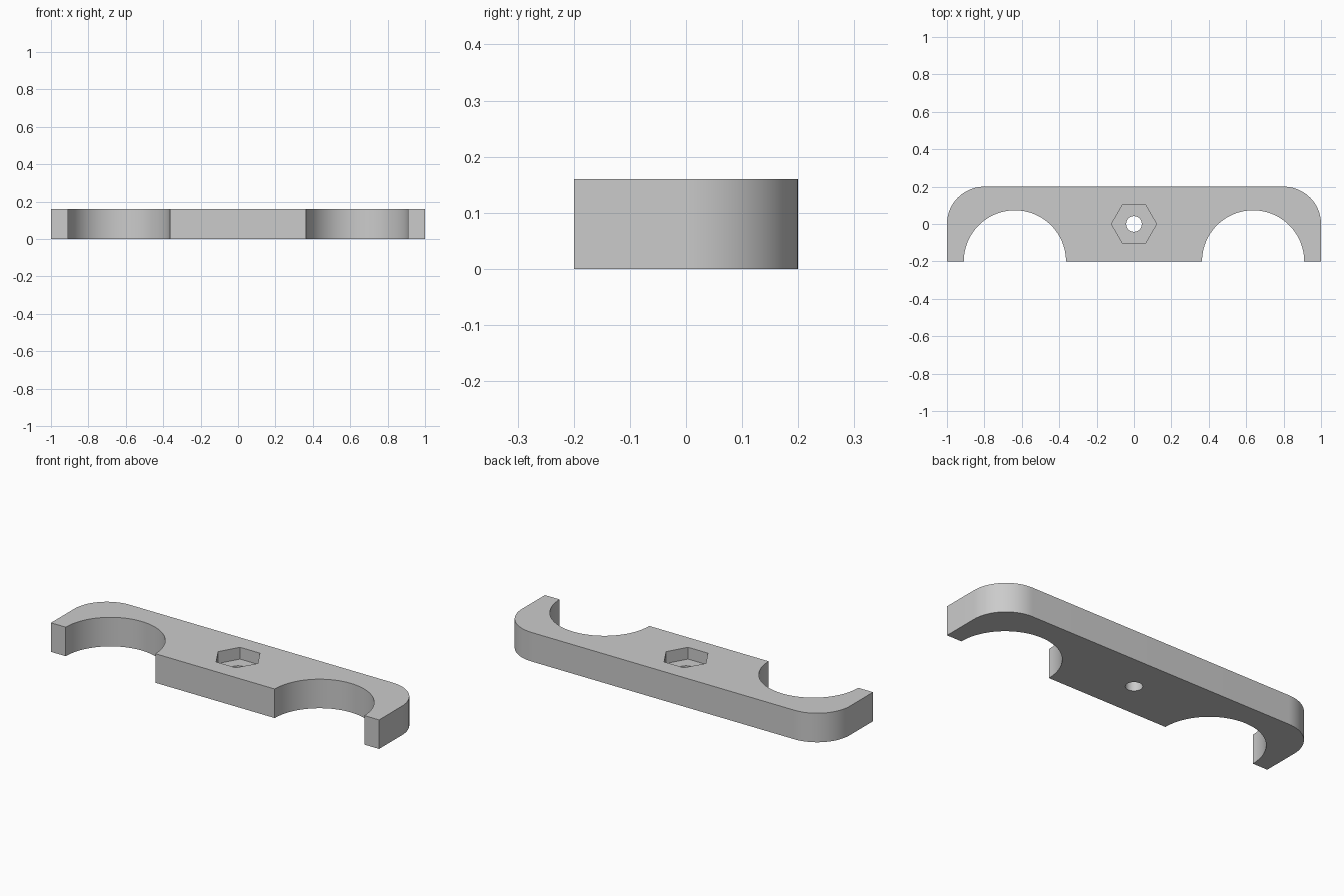
import bpy
import bmesh
from math import cos, sin, pi

cube = bpy.data.objects.get("Cube")
if cube:
    bpy.data.objects.remove(cube, do_unlink=True)

HEIGHT = 0.16
HALF_DEPTH = 0.2
CORNER = 0.2          # rear corner radius
NOTCH_X, NOTCH_R = 0.637, 0.273
POCKET_FLOOR = 0.095

# Material
grey = bpy.data.materials.new("plain grey")
grey.use_nodes = True
colour = (0.6, 0.6, 0.6, 1)
grey.diffuse_color = colour
grey.node_tree.nodes["Principled BSDF"].inputs["Base Color"].default_value = colour


def arc(cx, cy, r, start, end, steps):
    """Points along a circular arc, both ends included."""
    angles = [start + (end - start) * i / steps for i in range(steps + 1)]
    return [(cx + r * cos(a), cy + r * sin(a)) for a in angles]


def prism(name, outline, bottom, top):
    """Extrude a closed outline upward into a solid."""
    bm = bmesh.new()
    base = bm.faces.new([bm.verts.new((x, y, bottom)) for x, y in outline])
    side = bmesh.ops.extrude_face_region(bm, geom=[base])
    verts = [v for v in side["geom"] if isinstance(v, bmesh.types.BMVert)]
    bmesh.ops.translate(bm, verts=verts, vec=(0, 0, top - bottom))
    bmesh.ops.recalc_face_normals(bm, faces=bm.faces)
    mesh = bpy.data.meshes.new(name)
    bm.to_mesh(mesh)
    bm.free()
    mesh.materials.append(grey)
    obj = bpy.data.objects.new(name, mesh)
    bpy.context.collection.objects.link(obj)
    return obj


# Bracket outline: right half from front middle to rear, then mirrored
half = arc(NOTCH_X, -HALF_DEPTH, NOTCH_R, pi, 0, 48)
half.append((1, -HALF_DEPTH))
half += arc(1 - CORNER, HALF_DEPTH - CORNER, CORNER, 0, pi / 2, 24)
outline = half + [(-x, y) for x, y in reversed(half)]
bracket = prism("double_notch_bracket", outline, 0, HEIGHT)

# Hexagonal nut pocket and bolt hole
pocket = prism("nut_pocket_cutter", arc(0, 0, 0.121, 0, 2 * pi, 6)[:-1],
               POCKET_FLOOR, HEIGHT + 0.1)
hole = prism("bolt_hole_cutter", arc(0, 0, 0.042, 0, 2 * pi, 48)[:-1],
             -0.1, HEIGHT + 0.2)

bpy.ops.object.select_all(action="DESELECT")
bpy.context.view_layer.objects.active = bracket
bracket.select_set(True)
for cutter in (pocket, hole):
    cutter.hide_render = True
    cut = bracket.modifiers.new(cutter.name, "BOOLEAN")
    cut.operation = "DIFFERENCE"
    cut.solver = "EXACT"
    cut.object = cutter
    bpy.ops.object.modifier_apply(modifier=cut.name)
    bpy.data.objects.remove(cutter, do_unlink=True)

# Smooth round walls, crisp edges
bpy.ops.object.shade_smooth_by_angle(angle=pi / 6)
